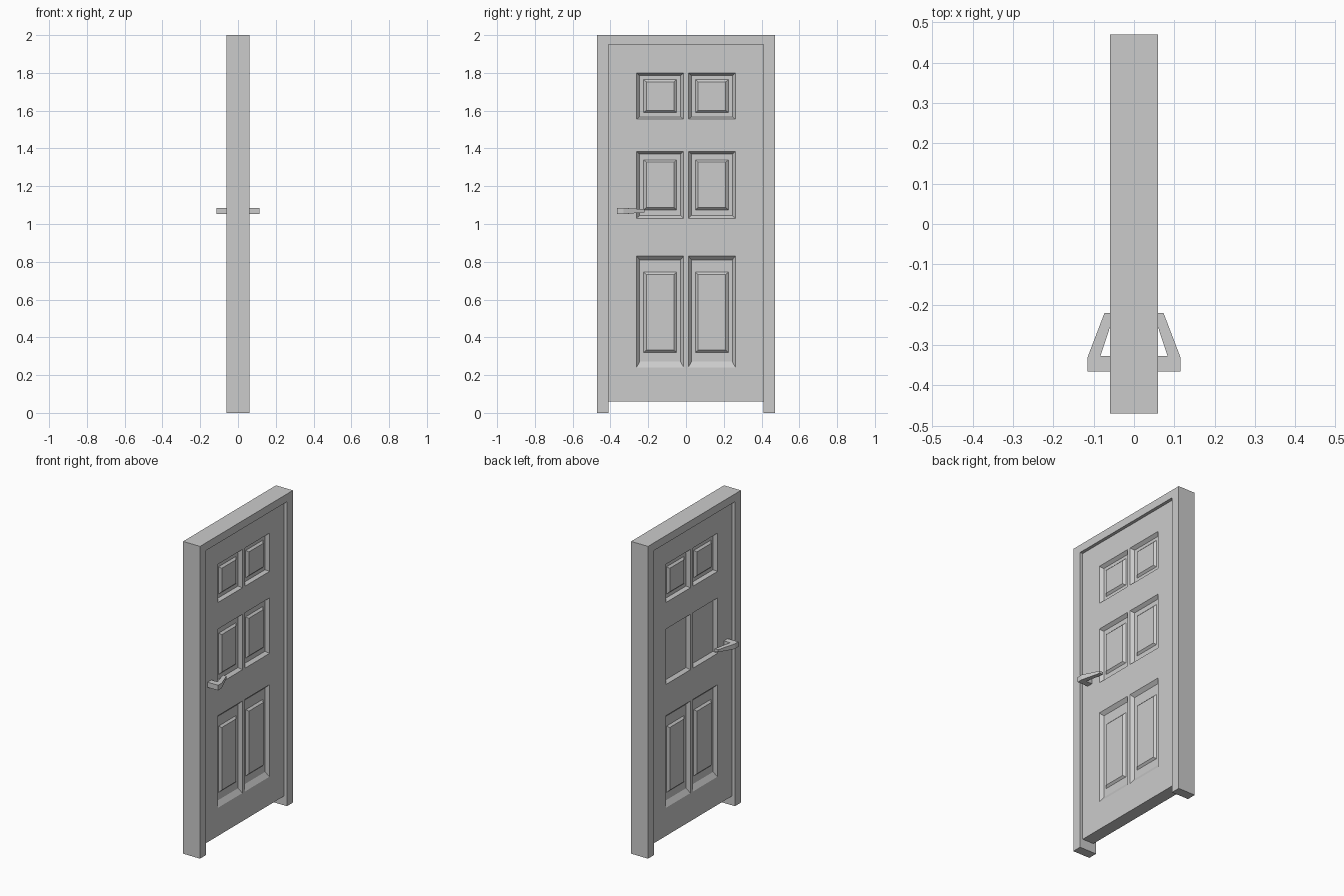
import bpy, bmesh

if "Cube" in bpy.data.objects:
    bpy.data.objects.remove(bpy.data.objects["Cube"])


def finish(name, bm):
    bmesh.ops.recalc_face_normals(bm, faces=bm.faces)
    me = bpy.data.meshes.new(name)
    bm.to_mesh(me)
    bm.free()
    ob = bpy.data.objects.new(name, me)
    bpy.context.collection.objects.link(ob)
    return ob


def loft(name, a, b):
    """Solid between two matching closed outlines."""
    bm = bmesh.new()
    va, vb = [bm.verts.new(p) for p in a], [bm.verts.new(p) for p in b]
    bm.faces.new(va)
    bm.faces.new(vb[::-1])
    n = len(a)
    for i in range(n):
        bm.faces.new((va[i], va[(i + 1) % n], vb[(i + 1) % n], vb[i]))
    return finish(name, bm)


# Frame: upside-down U swept through the wall thickness
outline = [(-.47, 0), (-.41, 0), (-.41, 1.95), (.41, 1.95),
           (.41, 0), (.47, 0), (.47, 2), (-.47, 2)]
loft("door_frame", [(-.06, y, z) for y, z in outline], [(.06, y, z) for y, z in outline])

# Door leaf: grid on each side whose panel cells are recessed, with raised fields
LEAF, RECESS, RAISED = .04, .02, .032
ys = [-.41, -.262, -.012, .012, .262, .41]
zs = [.06, .24, .83, 1.03, 1.385, 1.555, 1.80, 1.95]
# row index: lower slope, upper slope, field bottom, field top
rows = {1: (.032, .02, .32, .745), 3: (.015, .015, 1.075, 1.34), 5: (.012, .015, 1.59, 1.765)}

bm = bmesh.new()
cache = {}


def vert(x, y, z):
    key = (round(x, 4), round(y, 4), round(z, 4))
    if key not in cache:
        cache[key] = bm.verts.new(key)
    return cache[key]


def ring(x, y0, y1, z0, z1):
    return [vert(x, y0, z0), vert(x, y1, z0), vert(x, y1, z1), vert(x, y0, z1)]


for s in (-1, 1):
    for i in range(len(ys) - 1):
        for j in range(len(zs) - 1):
            y0, y1, z0, z1 = ys[i], ys[i + 1], zs[j], zs[j + 1]
            rings = [ring(s * LEAF, y0, y1, z0, z1)]
            if i in (1, 3) and j in rows:
                lo, hi, f0, f1 = rows[j]
                rings.append(ring(s * RECESS, y0 + .017, y1 - .017, z0 + lo, z1 - hi))
                # the middle panels are plain on the -x side
                if s > 0 or j != 3:
                    rings.append(ring(s * RECESS, y0 + .037, y1 - .037, f0, f1))
                    rings.append(ring(s * RAISED, y0 + .052, y1 - .052, f0 + .012, f1 - .012))
            for a, b in zip(rings, rings[1:]):
                for k in range(4):
                    m = (k + 1) % 4
                    bm.faces.new((a[k], a[m], b[m], b[k]))
            bm.faces.new(rings[-1])

# Leaf edges join the two sides
for e in [e for e in bm.edges if e.is_boundary and e.verts[0].co.x > 0]:
    p, q = e.verts
    bm.faces.new((p, q, vert(-LEAF, *q.co[1:]), vert(-LEAF, *p.co[1:])))
finish("door_leaf", bm)

# Lever handles: stem plus lever tapering back toward the leaf
plan = [(.03, -.365), (.115, -.365), (.115, -.33), (.073, -.22),
        (.048, -.22), (.083, -.327), (.03, -.327)]
for s, side in ((-1, "left"), (1, "right")):
    low = [(s * x, y, 1.052 + (.01 if y > -.25 else 0)) for x, y in plan]
    high = [(s * x, y, 1.085 - (.007 if y > -.25 else 0)) for x, y in plan]
    loft("handle_" + side, low, high)
